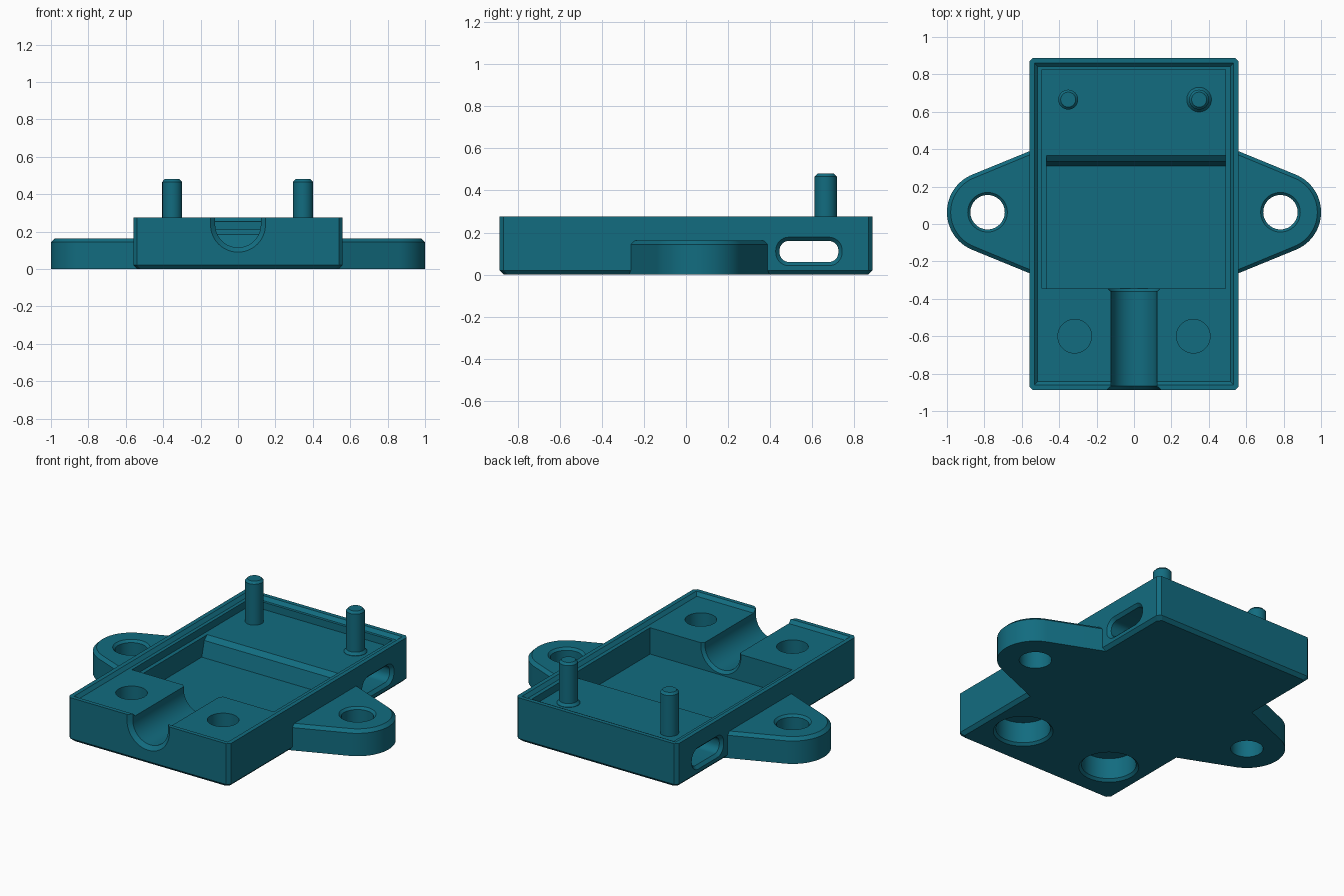
import bpy, bmesh, math

if "Cube" in bpy.data.objects:
    bpy.data.objects.remove(bpy.data.objects["Cube"])

teal = bpy.data.materials.new("teal plastic")
teal.diffuse_color = (0.006, 0.15, 0.215, 1)
teal.use_nodes = True
teal.node_tree.nodes["Principled BSDF"].inputs["Base Color"].default_value = teal.diffuse_color


def loft(name, rings):
    """Closed solid through matching rings of 3D points."""
    bm = bmesh.new()
    vs = [[bm.verts.new(p) for p in r] for r in rings]
    n = len(vs[0])
    for a, b in zip(vs, vs[1:]):
        for i in range(n):
            j = (i + 1) % n
            bm.faces.new((a[i], a[j], b[j], b[i]))
    bm.faces.new(vs[0][::-1])
    bm.faces.new(vs[-1])
    bmesh.ops.recalc_face_normals(bm, faces=bm.faces)
    me = bpy.data.meshes.new(name)
    bm.to_mesh(me)
    bm.free()
    me.materials.append(teal)
    ob = bpy.data.objects.new(name, me)
    bpy.context.collection.objects.link(ob)
    return ob


def turned(name, x, y, profile, n=48):
    """Round upright part from (radius, z) pairs."""
    return loft(name, [[(x + r * math.cos(2 * math.pi * i / n),
                         y + r * math.sin(2 * math.pi * i / n), z)
                        for i in range(n)] for r, z in profile])


def block_ring(hx, hy, z, c):
    """Rectangle with clipped corners."""
    pts = [(hx, -hy + c), (hx, hy - c), (hx - c, hy), (-hx + c, hy),
           (-hx, hy - c), (-hx, -hy + c), (-hx + c, -hy), (hx - c, -hy)]
    return [(x, y, z) for x, y in pts]


def rect(hx, hy, z):
    return [(-hx, -hy, z), (hx, -hy, z), (hx, hy, z), (-hx, hy, z)]


def extrude_x(name, x0, x1, yz):
    return loft(name, [[(x, y, z) for y, z in yz] for x in (x0, x1)])


def cut(ob, cutter):
    m = ob.modifiers.new("cut", 'BOOLEAN')
    m.operation, m.solver, m.object = 'DIFFERENCE', 'EXACT', cutter
    bpy.context.view_layer.objects.active = ob
    bpy.ops.object.modifier_apply(modifier=m.name)
    bpy.data.objects.remove(cutter)


# Housing with chamfered bottom and vertical edges
body = loft("housing", [block_ring(.54, .868, 0, .02),
                        block_ring(.56, .888, .02, .02),
                        block_ring(.56, .888, .275, .02)])

# Recess that leaves a thin raised rim
cut(body, loft("rim_recess", [rect(.515, .842, .255), rect(.533, .862, .275),
                              rect(.533, .862, .4)]))
# Upper shelf pocket, then the deep pocket with its sloped step
cut(body, extrude_x("shelf_pocket", -.493, .49,
                    [(-.345, .21), (.825, .21), (.825, .4), (-.345, .4)]))
cut(body, extrude_x("deep_pocket", -.468, .49,
                    [(-.345, .09), (.31, .09), (.335, .185), (.365, .21),
                     (.365, .3), (-.345, .3)]))


# U-shaped cable channel, flared at both ends
def u_ring(r, y):
    arc = [math.pi + math.pi * i / 32 for i in range(33)]
    return ([(-r, y, .4)]
            + [(r * math.cos(a), y, .237 + r * math.sin(a)) for a in arc]
            + [(r, y, .4)])


cut(body, loft("channel", [u_ring(.17, -.91), u_ring(.147, -.888),
                           u_ring(.122, -.866), u_ring(.122, -.362),
                           u_ring(.14, -.344), u_ring(.14, -.335)]))


# Strap slot running sideways under the shelf, flared at both ends
def slot_ring(x, g):
    r, pts = .045 + g, []
    for cy, cz, a0 in ((.68, .115, 0), (.49, .115, 90),
                       (.49, .105, 180), (.68, .105, 270)):
        for k in range(9):
            a = math.radians(a0 + k * 90 / 8)
            pts.append((x, cy + r * math.cos(a), cz + r * math.sin(a)))
    return pts


cut(body, loft("strap_slot", [slot_ring(-.58, .036), slot_ring(-.56, .018),
                              slot_ring(-.542, 0), slot_ring(.542, 0),
                              slot_ring(.56, .018), slot_ring(.58, .036)]))

# Screw holes from above and wide pockets from below
for s in (-1, 1):
    cut(body, turned("screw_hole", s * .317, -.6, [(.09, .165), (.09, .4)]))
    cut(body, turned("nut_pocket", s * .317, -.6,
                     [(.19, -.02), (.17, 0), (.155, .015), (.155, .145)]))


# Mounting ears with chamfered top and a through hole
def ear_ring(s, z, g):
    r, t = .217 - g, math.radians(67.5)
    pts = [(.53, -.338 + g)]
    pts += [(.783 + r * math.cos(-t + 2 * t * i / 40),
             r * math.sin(-t + 2 * t * i / 40)) for i in range(41)]
    pts += [(.53, .338 - g)]
    return [(s * x, y + .063, z) for x, y in pts]


parts = [body]
for s, side in ((-1, "left"), (1, "right")):
    ear = loft(side + "_ear", [ear_ring(s, 0, 0), ear_ring(s, .143, 0),
                               ear_ring(s, .162, .02)])
    cut(ear, turned("ear_hole", s * .783, .063,
                    [(.092, -.1), (.092, .148), (.106, .162), (.106, .3)]))
    parts.append(ear)

# Locating pins, the right one with a flared foot
parts.append(turned("left_pin", -.352, .665,
                    [(.053, .2), (.053, .466), (.04, .48)]))
parts.append(turned("right_pin", .348, .665,
                    [(.066, .2), (.066, .212), (.053, .228),
                     (.053, .466), (.04, .48)]))

# Smooth the round walls, keep edges crisp
bpy.ops.object.select_all(action='DESELECT')
for ob in parts:
    ob.select_set(True)
bpy.context.view_layer.objects.active = body
bpy.ops.object.shade_smooth_by_angle(angle=math.radians(25))
